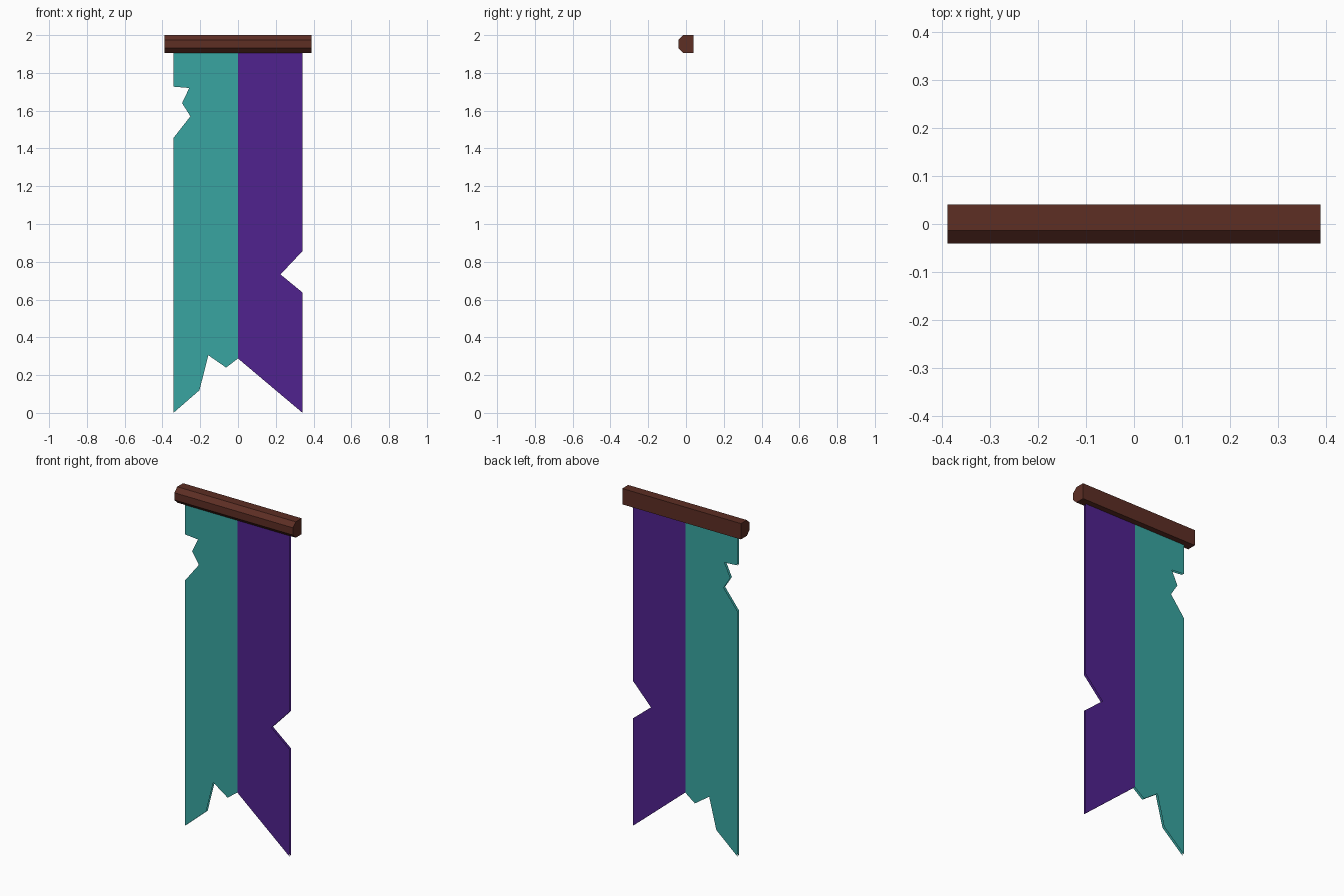
import bpy, bmesh

if "Cube" in bpy.data.objects:
    bpy.data.objects.remove(bpy.data.objects["Cube"])


def material(name, srgb):
    lin = [((c / 255 + 0.055) / 1.055) ** 2.4 for c in srgb]
    m = bpy.data.materials.new(name)
    m.diffuse_color = (*lin, 1)
    m.use_nodes = True
    m.node_tree.nodes["Principled BSDF"].inputs["Base Color"].default_value = m.diffuse_color
    return m


def finish(name, bm, mat):
    mesh = bpy.data.meshes.new(name)
    bm.to_mesh(mesh)
    bm.free()
    mesh.materials.append(mat)
    ob = bpy.data.objects.new(name, mesh)
    bpy.context.collection.objects.link(ob)
    return ob


def cloth(name, outline, mat, gap=0.007):
    """Two open sheets, one facing front and one facing back."""
    bm = bmesh.new()
    for y, facing in ((-gap, -1), (gap, 1)):
        f = bm.faces.new([bm.verts.new((x, y, z)) for x, z in outline])
        f.normal_update()
        if f.normal.y * facing < 0:
            f.normal_flip()
    bmesh.ops.triangulate(bm, faces=bm.faces[:])
    return finish(name, bm, mat)


teal = material("teal cloth", (56, 165, 161))
purple = material("purple cloth", (80, 34, 142))
brown = material("brown wood", (93, 46, 36))

TOP, W = 1.92, 0.342

# Left half of the banner, with torn edge and ragged tail
cloth("teal_banner_half", [
    (0, TOP), (-W, TOP), (-W, 1.727), (-0.258, 1.72), (-0.296, 1.64),
    (-0.252, 1.57), (-W, 1.455), (-W, 0), (-0.204, 0.12), (-0.157, 0.305),
    (-0.063, 0.24), (0, 0.288)], teal)

# Right half of the banner, with one notch and a slanted tail
cloth("purple_banner_half", [
    (0, TOP), (0, 0.288), (W, 0), (W, 0.637), (0.225, 0.733),
    (W, 0.857), (W, TOP)], purple)

# Wooden rail: square back, chamfered front, swept along x
profile = [(0.041, 1.906), (0.041, 2.0), (-0.014, 2.0), (-0.041, 1.975),
           (-0.041, 1.932), (-0.014, 1.906)]
bm = bmesh.new()
end = bm.faces.new([bm.verts.new((-0.389, y, z)) for y, z in profile])
ext = bmesh.ops.extrude_face_region(bm, geom=[end], use_keep_orig=True)
for v in ext["geom"]:
    if isinstance(v, bmesh.types.BMVert):
        v.co.x = 0.389
bmesh.ops.recalc_face_normals(bm, faces=bm.faces[:])
finish("wooden_rail", bm, brown)
